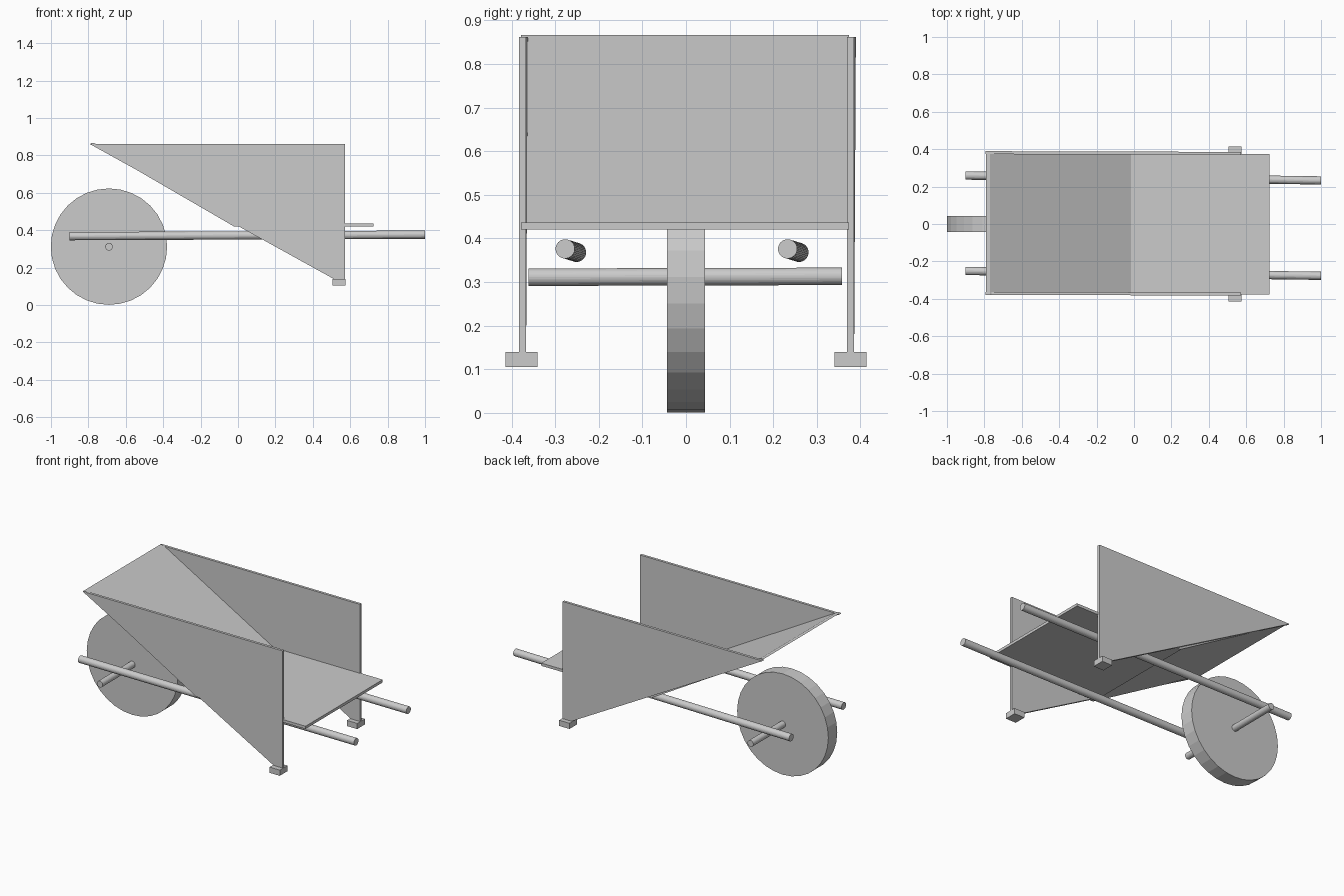
import bpy
from mathutils import Vector

old = bpy.data.objects.get("Cube")
if old:
    bpy.data.objects.remove(old, do_unlink=True)

grey = bpy.data.materials.new("plain grey")
grey.use_nodes = True
colour = (0.6, 0.6, 0.6, 1)
grey.diffuse_color = colour
grey.node_tree.nodes["Principled BSDF"].inputs["Base Color"].default_value = colour


def prism(name, profile, y0, y1, skew=0.0):
    """Extrude an x-z profile from y0 to y1; skew turns it slightly about z."""
    n = len(profile)
    verts = [(x, y + skew * x, z) for y in (y0, y1) for x, z in profile]
    faces = [tuple(range(n)), tuple(reversed(range(n, 2 * n)))]
    faces += [(i, i + n, (i + 1) % n + n, (i + 1) % n) for i in range(n)]
    mesh = bpy.data.meshes.new(name)
    mesh.from_pydata(verts, [], faces)
    mesh.materials.append(grey)
    obj = bpy.data.objects.new(name, mesh)
    bpy.context.collection.objects.link(obj)
    return obj


def rod(name, start, end, radius):
    """Flat-sided cylinder between two points."""
    a, b = Vector(start), Vector(end)
    bpy.ops.mesh.primitive_cylinder_add(
        vertices=32, radius=radius, depth=(b - a).length, location=(a + b) / 2,
        rotation=(b - a).to_track_quat("Z", "Y").to_euler())
    obj = bpy.context.object
    obj.name = name
    obj.data.materials.append(grey)
    return obj


# Tray: sloping front board and flat floor board
prism("sloping_board", [(-0.79, 0.866), (-0.77, 0.866), (-0.015, 0.437), (-0.025, 0.422)],
      -0.378, 0.374)
prism("floor_board", [(-0.025, 0.42), (0.725, 0.42), (0.725, 0.437), (-0.025, 0.437)],
      -0.378, 0.374)

# Triangular sides, feet and handles
side_profile = [(-0.795, 0.862), (0.572, 0.862), (0.572, 0.106)]
foot_profile = [(0.505, 0.105), (0.575, 0.105), (0.575, 0.14), (0.505, 0.14)]
for side, s in (("left", 1), ("right", -1)):
    mid = s * 0.376 + 0.003
    prism(side + "_side", side_profile, mid - 0.008, mid + 0.008, -0.003)
    foot = s * 0.377
    prism(side + "_foot", foot_profile, foot - 0.037, foot + 0.037)
    grip = s * 0.255
    rod(side + "_handle", (-0.9, grip + 0.004, 0.368), (1.0, grip - 0.022, 0.376), 0.022)

# Wheel and axle
rod("wheel", (-0.69, -0.044, 0.312), (-0.69, 0.043, 0.312), 0.311)
rod("axle", (-0.69, -0.361, 0.311), (-0.69, 0.358, 0.313), 0.02)
